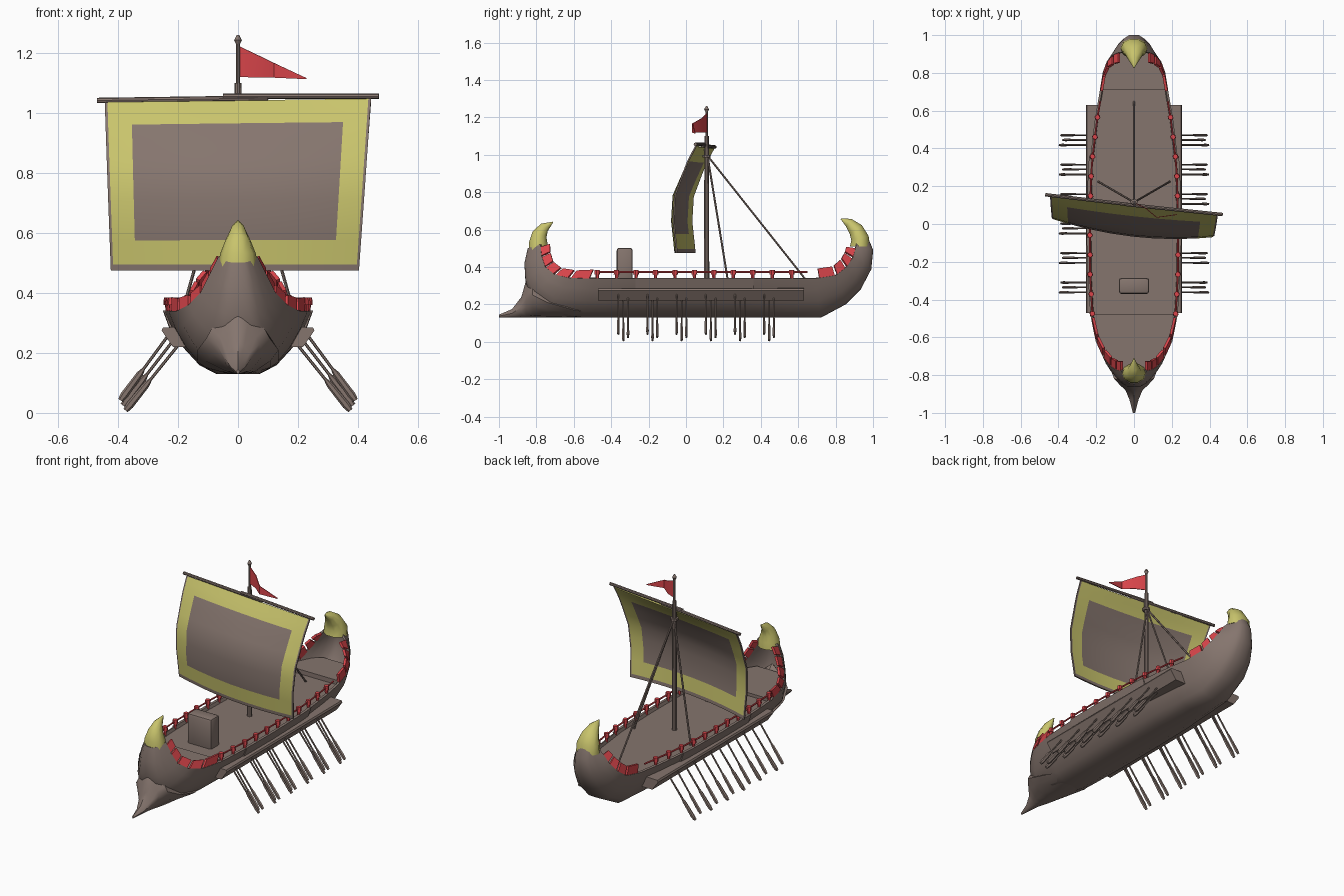
import bpy, bmesh, math
from mathutils import Vector as V

if "Cube" in bpy.data.objects:
    bpy.data.objects.remove(bpy.data.objects["Cube"])


def mat(name, c):
    m = bpy.data.materials.new(name)
    m.diffuse_color = (*c, 1)
    m.use_nodes = True
    m.node_tree.nodes["Principled BSDF"].inputs["Base Color"].default_value = m.diffuse_color
    return m


WOOD = mat("weathered_wood", (0.235, 0.178, 0.155))
GOLD = mat("dull_yellow", (0.58, 0.55, 0.15))
RED = mat("red", (0.70, 0.06, 0.07))


def obj(name, bm, *mats, solid=0, angle=35):
    bmesh.ops.recalc_face_normals(bm, faces=bm.faces[:])
    me = bpy.data.meshes.new(name)
    bm.to_mesh(me)
    bm.free()
    o = bpy.data.objects.new(name, me)
    bpy.context.collection.objects.link(o)
    for m in mats:
        me.materials.append(m)
    bpy.ops.object.select_all(action='DESELECT')
    o.select_set(True)
    bpy.context.view_layer.objects.active = o
    if solid:
        s = o.modifiers.new("thickness", 'SOLIDIFY')
        s.thickness, s.offset = solid, 0
        bpy.ops.object.modifier_apply(modifier=s.name)
    bpy.ops.object.shade_smooth_by_angle(angle=math.radians(angle))
    return o


def loft(bm, rings, closed=True, cap=True):
    vs = [[bm.verts.new(p) for p in r] for r in rings]
    n = len(vs[0])
    for a, b in zip(vs, vs[1:]):
        for i in range(n if closed else n - 1):
            j = (i + 1) % n
            bm.faces.new((a[i], a[j], b[j], b[i]))
    if cap:
        bm.faces.new(vs[0])
        bm.faces.new(vs[-1])


def ring(p, e1, e2, a, b, n=8):
    return [V(p) + e1 * a * math.cos(2 * math.pi * i / n) + e2 * b * math.sin(2 * math.pi * i / n)
            for i in range(n)]


def tube(bm, a, b, r1, r2=None, n=8):
    d = V(b) - V(a)
    e1 = d.orthogonal().normalized()
    e2 = d.normalized().cross(e1)
    r2 = r1 if r2 is None else r2
    loft(bm, [ring(a, e1, e2, r1, r1, n), ring(b, e1, e2, r2, r2, n)])


def interp(x, pts):
    for (x0, y0), (x1, y1) in zip(pts, pts[1:]):
        if x <= x1:
            return y0 + (y1 - y0) * (x - x0) / (x1 - x0)
    return pts[-1][1]


# Hull stations: keel y, keel z, gunwale y, gunwale z, half width
ST = [(-.84, .50, -.775, .52, .06), (-.858, .42, -.77, .46, .09), (-.853, .33, -.75, .40, .12),
      (-.83, .25, -.70, .36, .16), (-.76, .16, -.62, .342, .197), (-.55, .135, -.48, .34, .226),
      (-.30, .135, -.28, .34, .238), (0, .135, 0, .34, .24), (.30, .135, .30, .34, .232),
      (.55, .135, .55, .34, .202), (.72, .135, .69, .34, .178), (.85, .205, .80, .357, .16),
      (.93, .285, .855, .40, .14), (.985, .39, .89, .45, .11), (.995, .49, .905, .50, .08),
      (.965, .56, .91, .53, .05)]
SEC = [(0, 0), (.30, .005), (.52, .14), (.74, .42), (.9, .73), (1, 1)]
bm = bmesh.new()
loft(bm, [[V((s * f * w, ky + (gy - ky) * t, kz + (gz - kz) * t))
           for s, f, t in [(-1, *p) for p in SEC[:0:-1]] + [(1, *p) for p in SEC]]
          for ky, kz, gy, gz, w in ST], closed=False, cap=False)
obj("hull", bm, WOOD, solid=.012, angle=50)

# Ram sheath: y, top z, half width
bm = bmesh.new()
PROF = [(0, 1), (.45, .82), (.85, .62), (1, .5), (.8, .27), (.4, .04), (0, 0)]
loft(bm, [[V((s * f * w, y, .13 + (t - .13) * h)) for s, f, h in
           [(1, *p) for p in PROF] + [(-1, *p) for p in PROF[-2:0:-1]]]
          for y, t, w in [(-1, .145, .006), (-.93, .175, .024), (-.88, .24, .045), (-.855, .33, .072),
                          (-.82, .37, .105), (-.74, .29, .135), (-.6, .21, .135), (-.46, .17, .10)]])
obj("ram", bm, WOOD, angle=50)

# Decks: (y, half width) at a top height
for name, z, rows in [("main_deck", .325, [(-.5, .215), (-.28, .227), (0, .229), (.3, .221), (.55, .192), (.72, .165)]),
                      ("bow_deck", .343, [(-.79, .08), (-.7, .14), (-.62, .186), (-.48, .216)]),
                      ("stern_deck", .352, [(.71, .168), (.8, .15), (.87, .115), (.91, .07)])]:
    bm = bmesh.new()
    loft(bm, [[V((-w, y, z)), V((w, y, z)), V((w * .9, y, z - .04)), V((-w * .9, y, z - .04))] for y, w in rows])
    obj(name, bm, WOOD)

# Outriggers carrying the oars, and gunwale planks above them
for s in (1, -1):
    bm = bmesh.new()
    loft(bm, [[V((s * x, y, z)) for x, z in [(.13, .22), (.217, .22), (.255, .275), (.25, .285), (.14, .288)]]
              for y in (-.47, .63)])
    obj("outrigger", bm, WOOD)
    bm = bmesh.new()
    loft(bm, [[V((s * w * .9, y, .285)), V((s * (w * .9 + .014), y, .285)),
               V((s * (w + .011), y, .342)), V((s * (w - .004), y, .342))]
              for y, w in [(-.27, .238), (0, .24), (.3, .232), (.36, .226)]])
    obj("gunwale_plank", bm, WOOD)

# Oars: six groups of three on each side
for s in (1, -1):
    bm = bmesh.new()
    for g in range(6):
        for dy, sx, sz, tx, tz in [(-.027, .23, .262, .392, .042), (0, .20, .225, .375, .008), (.025, .215, .243, .384, .025)]:
            y = -.335 + .156 * g + dy
            a, b = V((s * sx, y, sz)), V((s * tx, y, tz))
            d = (b - a).normalized()
            e = d.cross(V((0, 1, 0)))
            loft(bm, [ring(a.lerp(b, t), e, V((0, 1, 0)), w, h, 6) for t, w, h in
                      [(0, .005, .005), (.52, .005, .005), (.6, .011, .006), (.92, .013, .008), (1, .009, .006)]])
    obj("oars", bm, WOOD)

# Curled yellow end ornaments: y, z, half width, half depth
for name, pts in [("bow_ornament", [(-.79, .485, .066, .054), (-.79, .53, .06, .052), (-.783, .575, .042, .042),
                                    (-.757, .612, .024, .028), (-.712, .64, .003, .003)]),
                  ("stern_ornament", [(.93, .51, .072, .056), (.93, .555, .07, .05), (.908, .6, .052, .042),
                                      (.87, .637, .03, .026), (.828, .658, .003, .003)])]:
    bm = bmesh.new()
    rs = []
    for i, (y, z, w, d) in enumerate(pts):
        p, q = pts[max(i - 1, 0)], pts[min(i + 1, len(pts) - 1)]
        t = V((0, q[0] - p[0], q[1] - p[1])).normalized()
        rs.append(ring((0, y, z), V((1, 0, 0)), t.cross(V((1, 0, 0))), w, d, 10))
    loft(bm, rs)
    obj(name, bm, GOLD, angle=50)


def gun(s, side, up=0):
    """Point on the gunwale at station s, raised along the rib."""
    i = min(int(s), len(ST) - 2)
    ky, kz, gy, gz, w = [a + (b - a) * (s - i) for a, b in zip(ST[i], ST[i + 1])]
    u = V((0, gy - ky, gz - kz)).normalized() * up
    return V((side * (w - .003), gy, gz)) + u


# Red plates around bow and stern
bm = bmesh.new()
for side in (1, -1):
    for a, b in [(.25, 1), (1.15, 1.95), (2.1, 2.9), (3.1, 3.9), (4.05, 4.75),
                 (10.2, 10.95), (11.12, 11.9), (12.1, 12.87), (13.1, 13.95)]:
        bm.faces.new([bm.verts.new(p) for p in
                      (gun(a, side, -.004), gun(b, side, -.004), gun(b, side, .049), gun(a, side, .049))])
obj("red_plates", bm, RED, solid=.014)

# Red rail and posts amidships
width = [(s[2], s[4]) for s in ST]
bm = bmesh.new()
for side in (1, -1):
    ys = [-.475 + .104 * i for i in range(11)]
    P = [V((side * (interp(y, width) - .006), y, .33)) for y in ys]
    for p in P:
        tube(bm, p, p + V((0, 0, .03)), .008, .01, 6)
        tube(bm, p + V((0, 0, .03)), p + V((0, 0, .055)), .016, .014, 6)
    ends = P + [V((side * (interp(.65, width) - .006), .65, .33))]
    for p, q in zip(ends, ends[1:]):
        tube(bm, p + V((0, 0, .043)), q + V((0, 0, .043)), .005, n=6)
obj("railing", bm, RED)

# Mast, top pole and stays
bm = bmesh.new()
for z0, z1, r0, r1 in [(.31, 1.0, .015, .012), (.985, 1.0, .022, .022), (1.0, 1.1, .013, .012),
                       (1.1, 1.235, .007, .007), (1.23, 1.243, .007, .013), (1.243, 1.26, .013, .004)]:
    tube(bm, (0, .11, z0), (0, .11, z1), r0, r1, 10)
obj("mast", bm, WOOD)
bm = bmesh.new()
for end in [(0, .65, .32), (.19, .225, .32), (-.19, .225, .32)]:
    tube(bm, (0, .115, .995), end, .0055, n=6)
obj("stays", bm, WOOD)

# Two overlapping yard spars
bm = bmesh.new()
tube(bm, (-.47, .155, 1.042), (.1, .088, 1.05), .009)
tube(bm, (-.05, .104, 1.056), (.47, .05, 1.056), .009)
obj("yard", bm, WOOD)

# Billowing sail with yellow border
US = [-1, -.98, -.8, -.55, -.28, 0, .28, .55, .8, .98, 1]
VS = [0, .035, .18, .3, .42, .54, .66, .77, .865, .94, 1]
DEPTH = [(0, -.10), (.3, -.118), (.54, -.11), (.85, -.045), (1, 0)]
bm = bmesh.new()
rows = []
for v in VS:
    belly = .045 * min(1, (1 - v) * 2.5)
    rows.append([V(((.413 + .031 * v) * u - .01 * (1 - v),
                    .10 - .048 * u + interp(v, DEPTH) - belly * (1 - u * u),
                    .475 + .565 * v + .006 * u * v)) for u in US])
loft(bm, rows, closed=False, cap=False)
bm.faces.ensure_lookup_table()
n = len(US) - 1
for k, f in enumerate(bm.faces):
    r, c = divmod(k, n)
    u, v = abs(US[c] + US[c + 1]) / 2, (VS[r] + VS[r + 1]) / 2
    edge = u > .98 or v < .035
    inner = u < .8 and .18 < v < .865
    f.material_index = 0 if edge or inner else 1
obj("sail", bm, WOOD, GOLD, solid=.008)

# Pennant
bm = bmesh.new()
loft(bm, [[V((x, y, a)), V((x, y, b))] for x, y, a, b in
          [(.005, .11, 1.222, 1.12), (.06, .085, 1.196, 1.119), (.12, .035, 1.167, 1.118), (.228, .05, 1.117, 1.113)]],
     closed=False, cap=False)
obj("pennant", bm, RED, solid=.004)

# Chest on the foredeck
bm = bmesh.new()
bmesh.ops.create_cube(bm, size=1)
for v in bm.verts:
    v.co = V((v.co.x * .16, v.co.y * .085 - .328, v.co.z * .19 + .408))
bmesh.ops.bevel(bm, geom=bm.edges[:], offset=.014, segments=2, affect='EDGES', profile=.5)
obj("chest", bm, WOOD)
